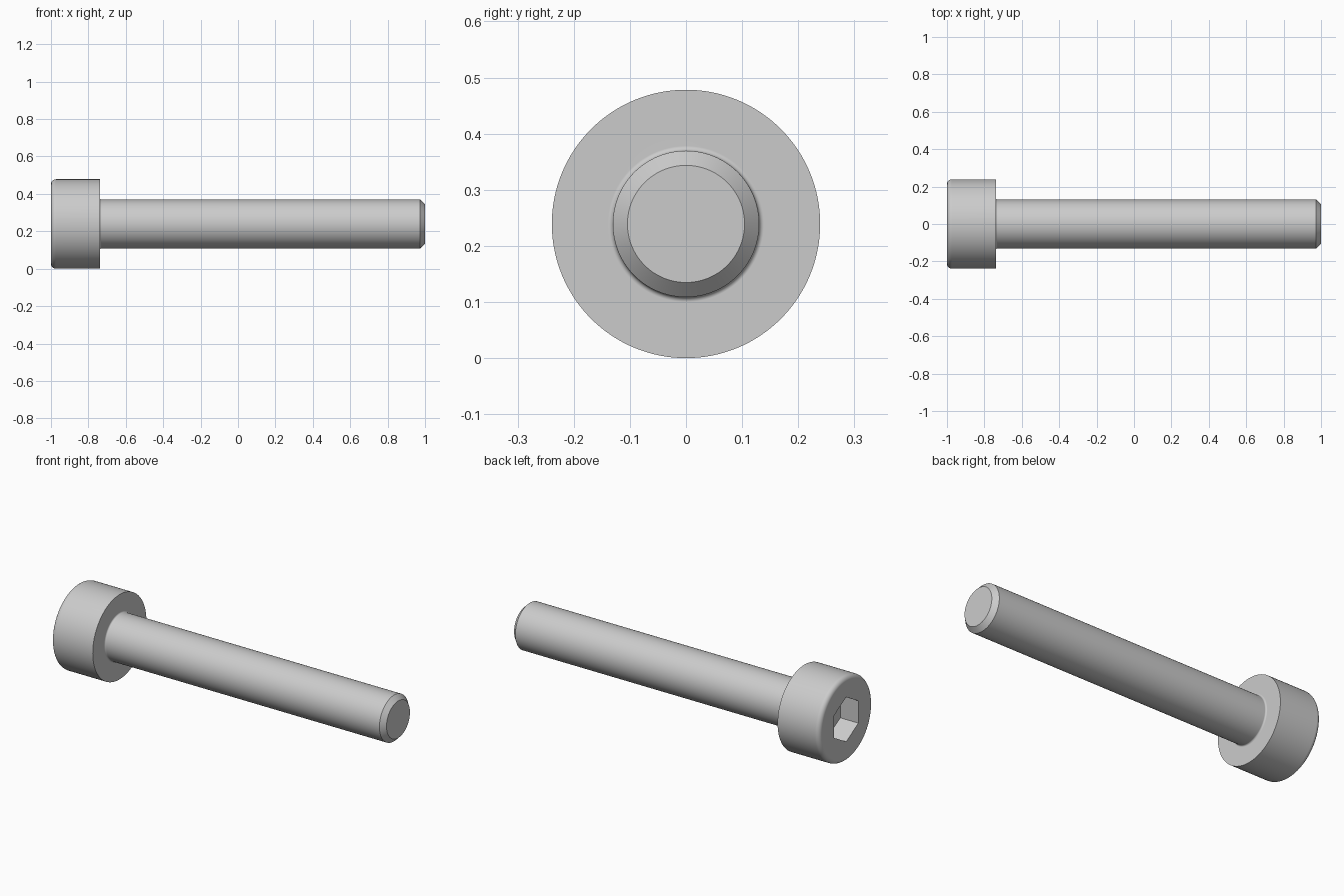
import bpy, bmesh
from math import pi, cos, sin, radians
from mathutils import Vector, Matrix

cube = bpy.data.objects.get("Cube")
if cube:
    bpy.data.objects.remove(cube, do_unlink=True)

MM = 2 / 23                # the screw is 23 mm long over 2 units
HEAD_R = 2.75 * MM
SHANK_R = 1.5 * MM
HEAD_END = -1 + 3 * MM     # underside of the head
ROUND = 0.3 * MM           # rounded rim of the head
CHAMFER = 0.3 * MM         # bevelled tip
FILLET = 0.1 * MM          # blend between head and shank
SOCKET_R = 1.25 * MM / cos(pi / 6)
SOCKET_DEPTH = 1.3 * MM
SIDES = 128


def arc(cx, cr, radius, start, end, steps=6):
    """Points (x, radius) along an arc, angles in degrees."""
    angles = [radians(start + (end - start) * i / steps) for i in range(steps + 1)]
    return [(cx + radius * cos(a), cr + radius * sin(a)) for a in angles]


def ring_edges(bm, x, radius):
    """Boundary edges of the open end at the given x and radius."""
    return [e for e in bm.edges if e.is_boundary and all(
        abs(v.co.x - x) < 1e-4 and abs(v.co.yz.length - radius) < 1e-3 for v in e.verts)]


# Turned body: rim, head side, underside, fillet, shank, chamfered tip
profile = arc(-1 + ROUND, HEAD_R - ROUND, ROUND, 180, 90)
profile += [(HEAD_END, HEAD_R)]
profile += arc(HEAD_END + FILLET, SHANK_R + FILLET, FILLET, 180, 270)
profile += [(1 - CHAMFER, SHANK_R), (1, SHANK_R - CHAMFER)]

bm = bmesh.new()
verts = [bm.verts.new((x, 0, r)) for x, r in profile]
edges = [bm.edges.new(pair) for pair in zip(verts, verts[1:])]
bmesh.ops.spin(bm, geom=verts + edges, cent=(0, 0, 0), axis=(1, 0, 0),
               angle=2 * pi, steps=SIDES)
bmesh.ops.remove_doubles(bm, verts=bm.verts, dist=1e-5)

# Flat tip
bmesh.ops.contextual_create(bm, geom=ring_edges(bm, 1, SHANK_R - CHAMFER))

# Hexagonal socket with corners at top and bottom
rim = ring_edges(bm, -1, HEAD_R - ROUND)
mouth, floor = [
    [bm.verts.new((x, SOCKET_R * sin(i * pi / 3), SOCKET_R * cos(i * pi / 3)))
     for i in range(6)]
    for x in (-1, -1 + SOCKET_DEPTH)]
for i in range(6):
    j = (i + 1) % 6
    bm.faces.new((mouth[i], mouth[j], floor[j], floor[i]))
bm.faces.new(floor)

# Flat head face around the socket
hexagon = [bm.edges.get((mouth[i], mouth[(i + 1) % 6])) for i in range(6)]
bmesh.ops.triangle_fill(bm, use_beauty=True, edges=rim + hexagon,
                        normal=Vector((-1, 0, 0)))

bmesh.ops.recalc_face_normals(bm, faces=bm.faces)
bmesh.ops.transform(bm, matrix=Matrix.Translation((0, 0, HEAD_R)), verts=bm.verts)
mesh = bpy.data.meshes.new("socket_screw")
bm.to_mesh(mesh)
bm.free()

# Plain grey metal
steel = bpy.data.materials.new("grey_steel")
steel.use_nodes = True
colour = (0.6, 0.6, 0.6, 1)
steel.diffuse_color = colour
steel.node_tree.nodes["Principled BSDF"].inputs["Base Color"].default_value = colour
mesh.materials.append(steel)

screw = bpy.data.objects.new("socket_screw", mesh)
bpy.context.collection.objects.link(screw)
bpy.ops.object.select_all(action='DESELECT')
screw.select_set(True)
bpy.context.view_layer.objects.active = screw
bpy.ops.object.shade_smooth_by_angle(angle=radians(30))
weighted = screw.modifiers.new("clean_shading", 'WEIGHTED_NORMAL')
weighted.keep_sharp = True
